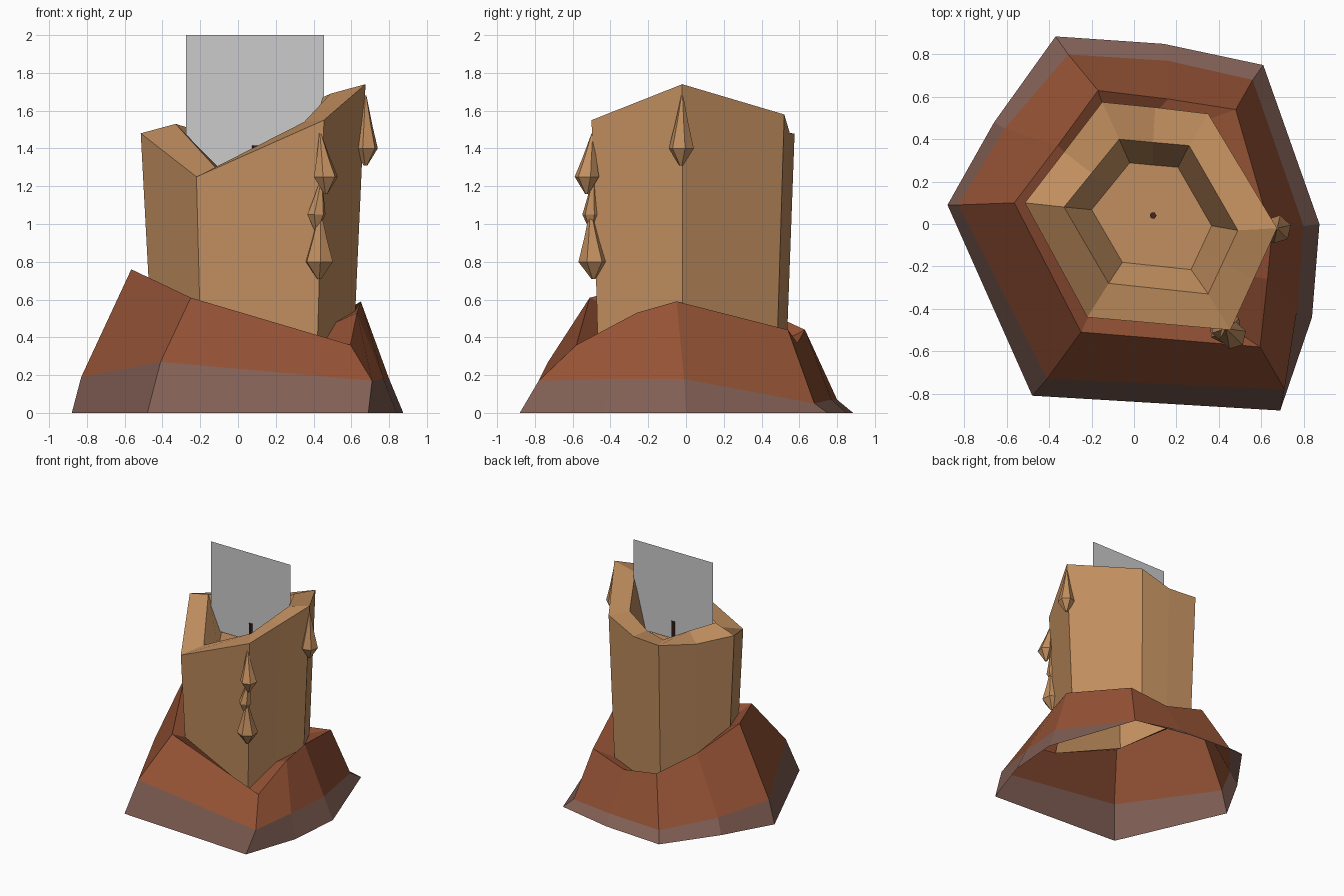
import bpy, math

if "Cube" in bpy.data.objects:
    bpy.data.objects.remove(bpy.data.objects["Cube"])


def material(name, rgb):
    m = bpy.data.materials.new(name)
    m.diffuse_color = (*rgb, 1)
    m.use_nodes = True
    m.node_tree.nodes["Principled BSDF"].inputs["Base Color"].default_value = m.diffuse_color
    return m


WAX = material("tan wax", (0.54, 0.275, 0.115))
BROWN = material("rust brown", (0.30, 0.085, 0.036))
MAUVE = material("dusty mauve", (0.22, 0.115, 0.09))
DARK = material("dark wick", (0.06, 0.018, 0.014))
GREY = material("grey flame card", (0.6, 0.6, 0.6))


def make(name, verts, faces, mats):
    me = bpy.data.meshes.new(name)
    me.from_pydata(verts, [], faces)
    for m in mats:
        me.materials.append(m)
    ob = bpy.data.objects.new(name, me)
    bpy.context.collection.objects.link(ob)
    return ob


def loft(name, rings, mats, cap_top=False, band_mats=None):
    """Join equal-sized rings, listed bottom to top, counter-clockwise."""
    n = len(rings[0])
    verts = [p for r in rings for p in r]
    faces = []
    for k in range(len(rings) - 1):
        for i in range(n):
            j = (i + 1) % n
            faces.append((k * n + i, k * n + j, (k + 1) * n + j, (k + 1) * n + i))
    if cap_top:
        faces.append(tuple(range((len(rings) - 1) * n, len(rings) * n)))
    ob = make(name, verts, faces, mats)
    if band_mats:
        for p in ob.data.polygons:
            p.material_index = band_mats[min(p.index // n, len(band_mats) - 1)]
    return ob


# Uneven hexagonal outlines, each starting at the left corner
skirt_foot = [(-.88, .09, 0), (-.48, -.81, 0), (.69, -.88, 0), (.84, -.44, 0), (.875, 0, 0),
              (.61, .75, 0), (.14, .85, 0), (-.37, .885, 0), (-.66, .48, 0)]
skirt_band = [(-.83, .09, .19), (-.41, -.73, .27), (.71, -.78, .17), (.77, -.40, .18), (.80, -.01, .18),
              (.56, .68, .05), (.16, .77, .07), (-.31, .80, .07), (-.61, .45, .12)]
skirt_rim = [(-.565, .10, .76), (-.25, -.51, .61), (.595, -.58, .36), (.63, -.26, .53), (.65, -.05, .59),
             (.48, .54, .44), (.16, .59, .37), (-.17, .63, .44), (-.36, .37, .56)]
wax_rim = [(-.515, .10, 1.48), (-.22, -.44, 1.25), (.455, -.50, 1.55), (.565, -.26, 1.645), (.675, -.02, 1.74),
           (.35, .52, 1.58), (.10, .55, 1.48), (-.15, .575, 1.48), (-.33, .34, 1.45)]
wax_mouth = [(-.33, .08, 1.53), (-.12, -.28, 1.30), (.35, -.33, 1.54), (.42, -.18, 1.615), (.49, -.03, 1.69),
             (.26, .37, 1.58), (.09, .385, 1.47), (-.07, .40, 1.44), (-.20, .24, 1.49)]

CX, CY, FLOOR = .09, .04, 1.25
wax_foot = [(x * .92, y * .93, s[2] - .05) for (x, y, z), s in zip(wax_rim, skirt_rim)]
wax_floor = [(CX + (x - CX) * .69, CY + (y - CY) * .69, FLOOR) for x, y, z in wax_mouth]

# Spreading base with a mauve lower band and an inward lip
loft("base_skirt", [skirt_foot, skirt_band, skirt_rim, wax_foot], [MAUVE, BROWN], band_mats=[0, 1, 1])

# Wax body: wall, sloping rim, hollow and floor
loft("wax_body", [wax_foot, wax_rim, wax_mouth, wax_floor], [WAX], cap_top=True)


# Wick standing on the wax floor
def hexagon(r, z):
    return [(CX + r * math.cos(i * math.pi / 3), CY + r * math.sin(i * math.pi / 3), z) for i in range(6)]


loft("wick", [hexagon(.016, FLOOR), hexagon(.016, 1.415)], [DARK], cap_top=True)

# Upright flame card
make("flame_card", [(-.275, CY, 1.27), (.455, CY, 1.27), (.455, CY, 2), (-.275, CY, 2)], [(0, 1, 2, 3)], [GREY])


# Faceted teardrops running down two corners
def drip(name, x, y, bottom, wide, top, r, top_x=0, top_y=0, turn=0.3):
    n = 6
    shape = [(bottom, .15), (wide, 1), (wide + (top - wide) * .45, .55), (top, .08)]
    rings = []
    for z, s in shape:
        t = max(0, (z - wide) / (top - wide))
        rings.append([(x + top_x * t + r * s * math.cos(turn + math.tau * i / n),
                       y + top_y * t + r * s * math.sin(turn + math.tau * i / n), z) for i in range(n)])
    loft(name, rings, [WAX], cap_top=True)


drip("side_drip", .675, -.025, 1.31, 1.40, 1.68, .068, 0, .005)
drip("front_drip_upper", .465, -.525, 1.16, 1.25, 1.48, .066, -.03, .03)
drip("front_drip_middle", .415, -.50, .96, 1.05, 1.25, .05, .03, .01)
drip("front_drip_lower", .43, -.49, .71, .80, 1.06, .08, .005, -.015, .6)
